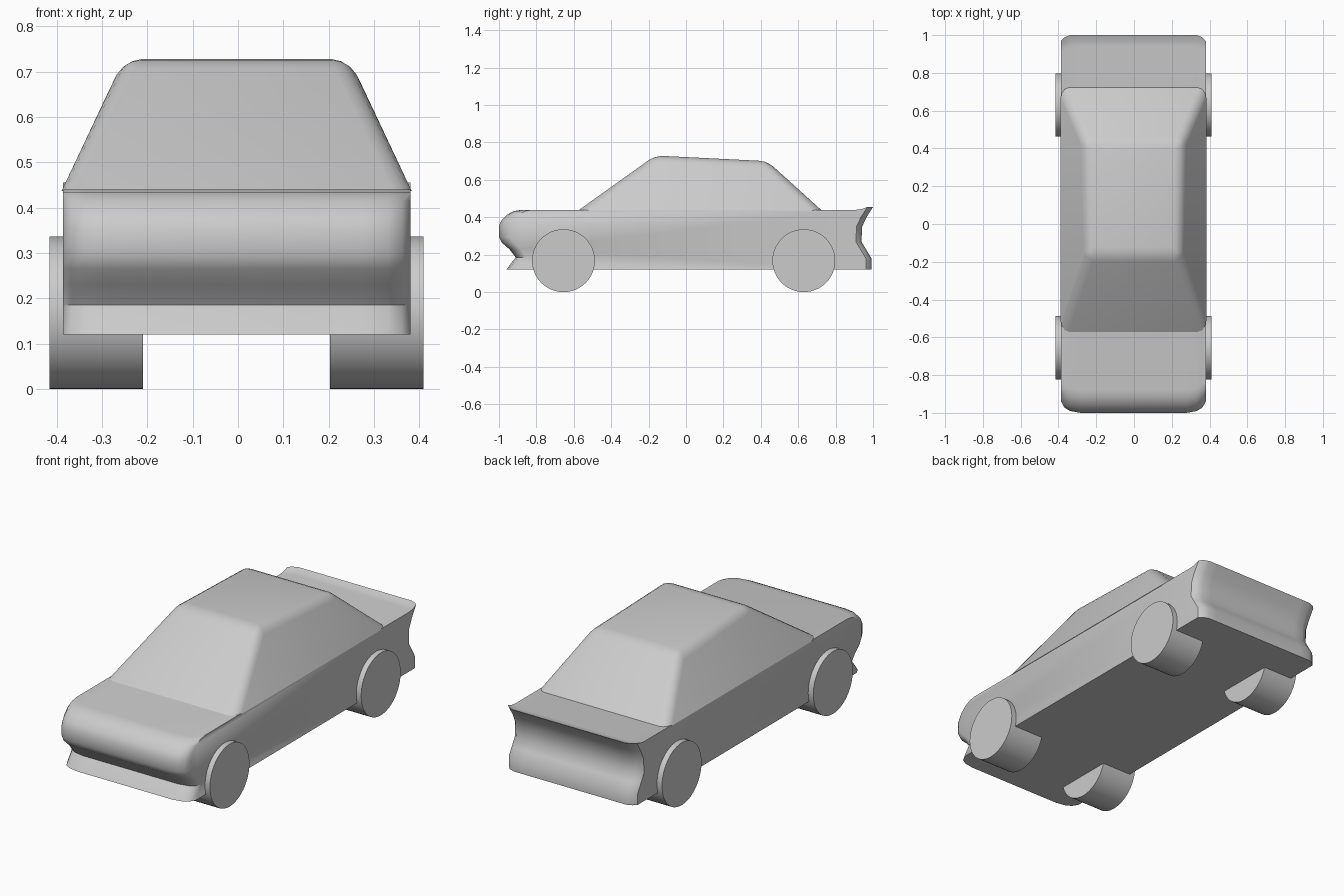
import bpy, bmesh, math
from mathutils import Matrix

if "Cube" in bpy.data.objects:
    bpy.data.objects.remove(bpy.data.objects["Cube"])

paint = bpy.data.materials.new("plain grey")
paint.diffuse_color = (0.6, 0.6, 0.6, 1)
paint.use_nodes = True
paint.node_tree.nodes["Principled BSDF"].inputs["Base Color"].default_value = paint.diffuse_color


def finish(name, bm, angle=40):
    """Turn a bmesh into a shaded, coloured object."""
    bmesh.ops.recalc_face_normals(bm, faces=bm.faces)
    mesh = bpy.data.meshes.new(name)
    bm.to_mesh(mesh)
    bm.free()
    mesh.materials.append(paint)
    obj = bpy.data.objects.new(name, mesh)
    bpy.context.collection.objects.link(obj)
    bpy.ops.object.select_all(action='DESELECT')
    obj.select_set(True)
    bpy.context.view_layer.objects.active = obj
    bpy.ops.object.shade_smooth_by_angle(angle=math.radians(angle))
    return obj


# Lower body: side profile (y, z) lofted across x, ends pulled in at the corners
profile = [(-0.96, 0.12), (-0.935, 0.155), (-0.91, 0.185), (-0.945, 0.23),
           (-0.985, 0.265), (-1.0, 0.295), (-1.0, 0.355), (-0.985, 0.385),
           (-0.955, 0.415), (-0.92, 0.433), (-0.88, 0.44), (0.94, 0.44),
           (0.97, 0.444), (1.0, 0.455), (0.965, 0.40), (0.942, 0.35),
           (0.938, 0.27), (0.962, 0.23), (0.992, 0.18), (0.992, 0.12)]
half = [(0.383, 0.06, 0.03), (0.365, 0.028, 0.012),
        (0.335, 0.01, 0.0), (0.28, 0.0, 0.0)]      # x, front inset, rear inset
stations = [(-x, f, r) for x, f, r in half] + half[::-1]
bm = bmesh.new()
rings = []
for x, f, r in stations:
    rings.append([bm.verts.new((x - 0.003, y + f if y < 0 else y - r, z))
                  for y, z in profile])
n = len(profile)
for a, b in zip(rings, rings[1:]):
    for i in range(n):
        j = (i + 1) % n
        bm.faces.new((a[i], a[j], b[j], b[i]))
bm.faces.new(rings[0])
bm.faces.new(rings[-1])
finish("car_body", bm)

# Cabin: tapered box with rounded pillars and roof edges
bm = bmesh.new()
base = [bm.verts.new((x - 0.003, y, 0.437)) for x, y in
        ((-0.386, -0.575), (0.386, -0.575), (0.386, 0.725), (-0.386, 0.725))]
roof = [bm.verts.new((x - 0.003, y, z)) for x, y, z in
        ((-0.247, -0.165, 0.73), (0.247, -0.165, 0.73),
         (0.262, 0.435, 0.70), (-0.262, 0.435, 0.70))]
bm.faces.new(base[::-1])
bm.faces.new(roof)
for i in range(4):
    j = (i + 1) % 4
    bm.faces.new((base[i], base[j], roof[j], roof[i]))
edges = [e for e in bm.edges if any(v in roof for v in e.verts)]
bmesh.ops.bevel(bm, geom=edges, offset=0.04, segments=3, profile=0.5,
                affect='EDGES', clamp_overlap=True)
finish("cabin", bm)

# Wheels: four plain cylinders half sunk into the body
for end, y in (("front", -0.655), ("rear", 0.63)):
    for side, x in (("left", -0.313), ("right", 0.306)):
        bm = bmesh.new()
        bmesh.ops.create_cone(
            bm, cap_ends=True, segments=48, radius1=0.168, radius2=0.168,
            depth=0.206,
            matrix=Matrix.Translation((x, y, 0.168))
            @ Matrix.Rotation(math.pi / 2, 4, 'Y'))
        finish(end + "_" + side + "_wheel", bm)
